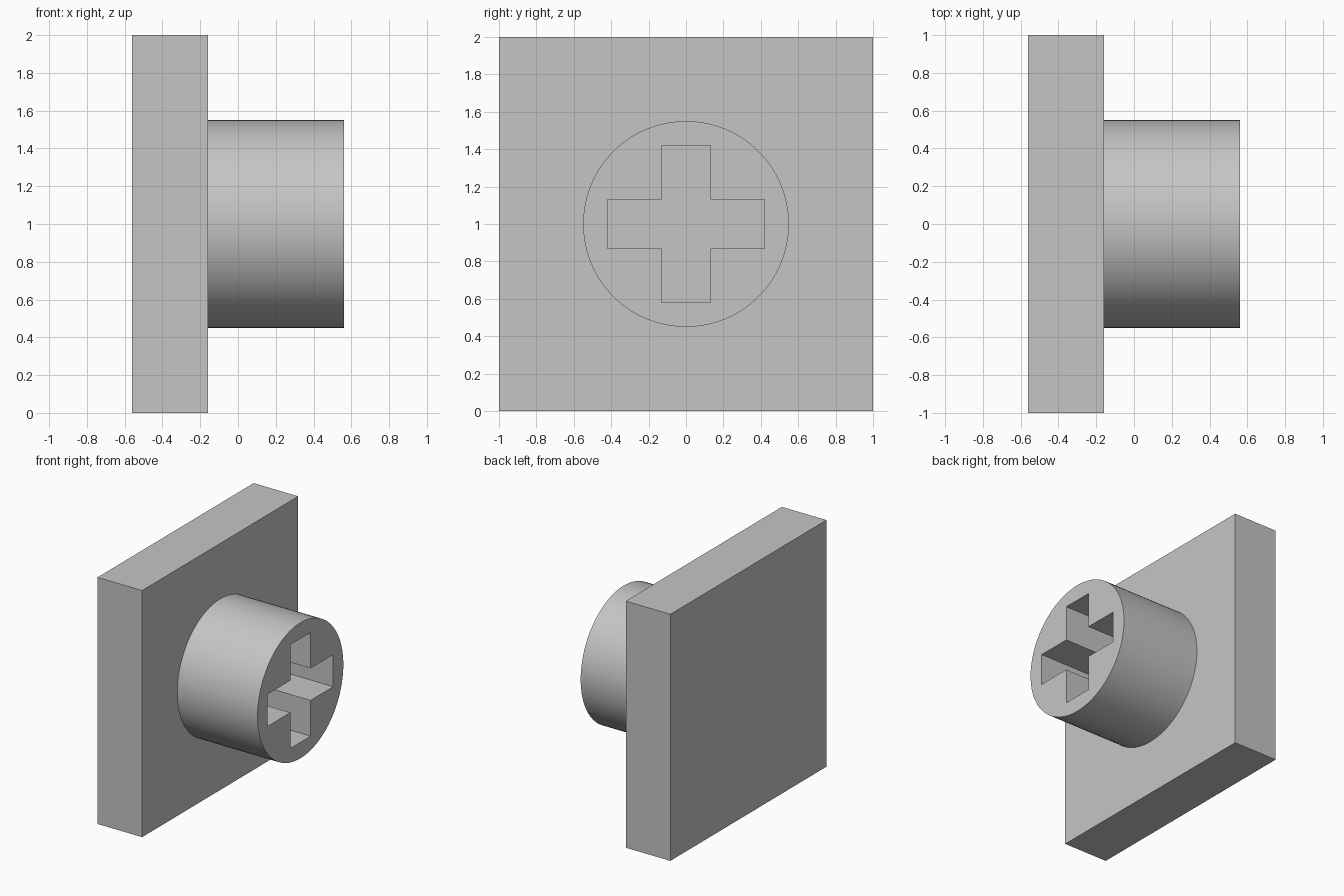
import bpy, bmesh, math

if "Cube" in bpy.data.objects:
    bpy.data.objects.remove(bpy.data.objects["Cube"])

GREY = (0.56, 0.56, 0.56, 1)
grey = bpy.data.materials.new("light grey")
grey.use_nodes = True
grey.diffuse_color = GREY
grey.node_tree.nodes["Principled BSDF"].inputs["Base Color"].default_value = GREY

BACK, JOIN, TIP = -0.56, -0.16, 0.56   # positions along x
MID = 1.0                              # height of the stem axis


def finish(bm, name):
    mesh = bpy.data.meshes.new(name)
    bmesh.ops.recalc_face_normals(bm, faces=bm.faces)
    bm.to_mesh(mesh)
    bm.free()
    mesh.materials.append(grey)
    obj = bpy.data.objects.new(name, mesh)
    bpy.context.collection.objects.link(obj)
    return obj


# Square plate
bm = bmesh.new()
bmesh.ops.create_cube(bm, size=1)
bmesh.ops.scale(bm, vec=(JOIN - BACK, 2, 2), verts=bm.verts)
bmesh.ops.translate(bm, vec=((BACK + JOIN) / 2, 0, MID), verts=bm.verts)
finish(bm, "plate")

# Round stem with a cross-shaped socket reaching down to the plate
SIDES, RADIUS = 96, 0.55
ARM, HALF = 0.42, 0.13
circle = [(RADIUS * math.cos(2 * math.pi * i / SIDES),
           RADIUS * math.sin(2 * math.pi * i / SIDES)) for i in range(SIDES)]
cross = []
y_arm = [(ARM, -HALF), (ARM, HALF), (HALF, HALF)]
for turn in range(4):
    cross += y_arm
    y_arm = [(-z, y) for y, z in y_arm]

bm = bmesh.new()
rim = []
for outline in (circle, cross):
    tip = [bm.verts.new((TIP, y, MID + z)) for y, z in outline]
    base = [bm.verts.new((JOIN, y, MID + z)) for y, z in outline]
    for i in range(len(tip)):
        j = (i + 1) % len(tip)
        bm.faces.new((tip[i], base[i], base[j], tip[j]))
        rim.append(bm.edges.get((tip[i], tip[j])))
bmesh.ops.triangle_fill(bm, edges=rim, use_beauty=True, normal=(1, 0, 0))
stem = finish(bm, "stem")

bpy.ops.object.select_all(action="DESELECT")
stem.select_set(True)
bpy.context.view_layer.objects.active = stem
bpy.ops.object.shade_smooth_by_angle(angle=math.radians(30))
